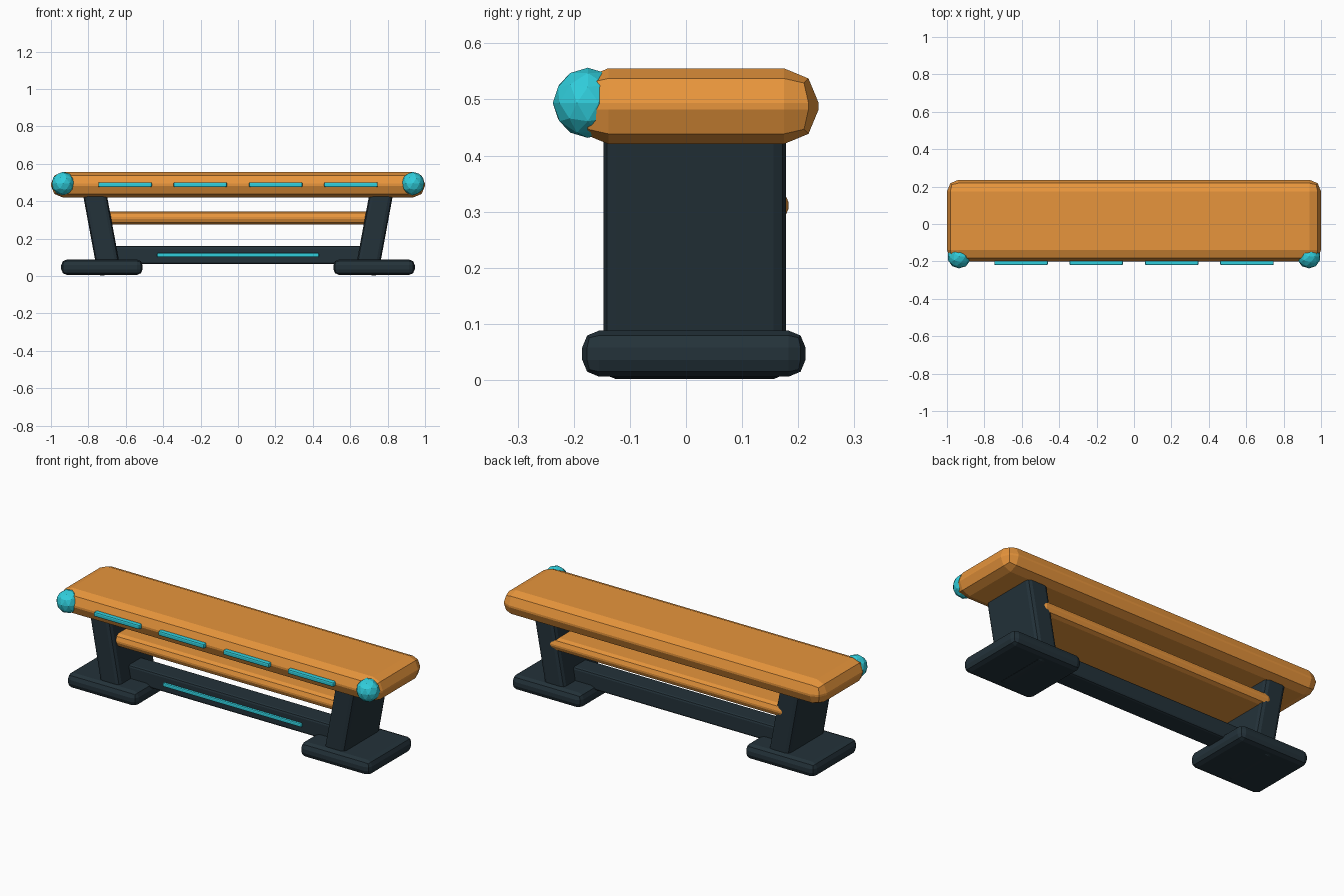
import bpy, bmesh, math
from mathutils import Matrix

if "Cube" in bpy.data.objects:
    bpy.data.objects.remove(bpy.data.objects["Cube"])


def material(name, color):
    m = bpy.data.materials.new(name)
    m.diffuse_color = color
    m.use_nodes = True
    m.node_tree.nodes["Principled BSDF"].inputs["Base Color"].default_value = m.diffuse_color
    return m


ORANGE = material("orange", (0.80, 0.30, 0.045, 1))
DARK = material("dark_slate", (0.017, 0.032, 0.042, 1))
CYAN = material("cyan", (0.03, 0.62, 0.72, 1))


def finish(bm, name, mat):
    me = bpy.data.meshes.new(name)
    bm.to_mesh(me)
    bm.free()
    ob = bpy.data.objects.new(name, me)
    me.materials.append(mat)
    bpy.context.collection.objects.link(ob)
    return ob


def box(name, center, size, bevel, mat, tilt=0.0, segments=2):
    bm = bmesh.new()
    bmesh.ops.create_cube(bm, size=1, matrix=Matrix.Diagonal((*size, 1)))
    bmesh.ops.bevel(bm, geom=bm.edges[:], offset=bevel, segments=segments,
                    profile=0.5, affect='EDGES', clamp_overlap=True)
    bm.transform(Matrix.Translation(center) @ Matrix.Rotation(tilt, 4, 'Y'))
    return finish(bm, name, mat)


# Seat slab with rounded rim
box("seat", (0, 0.018, 0.488), (2.0, 0.437, 0.135), 0.062, ORANGE)

# Lower shelf passing into both legs
box("shelf", (0, 0.034, 0.311), (1.48, 0.298, 0.070), 0.030, ORANGE)

# Stretcher between the legs and its light strip
box("stretcher", (0, 0.015, 0.112), (1.38, 0.12, 0.096), 0.012, DARK)
box("stretcher_strip", (0, -0.043, 0.112), (0.865, 0.026, 0.022), 0.006, CYAN)

# Light strips along the front of the seat
for i, x in enumerate((-0.604, -0.202, 0.202, 0.604)):
    box(f"seat_strip_{i + 1}", (x, -0.205, 0.488), (0.286, 0.03, 0.026), 0.007, CYAN)

for side, label in ((-1, "left"), (1, "right")):
    # Splayed leg
    box(f"{label}_leg", (side * 0.730, 0.0155, 0.245), (0.125, 0.325, 0.48),
        0.022, DARK, tilt=side * math.radians(10.5))
    # Foot pad
    box(f"{label}_foot", (side * 0.7275, 0.014, 0.047), (0.435, 0.398, 0.082), 0.03, DARK)
    # Faceted corner bumper
    bm = bmesh.new()
    bmesh.ops.create_icosphere(bm, subdivisions=2, radius=0.0625,
                               matrix=Matrix.Translation((side * 0.935, -0.175, 0.494)))
    finish(bm, f"{label}_bumper", CYAN)
